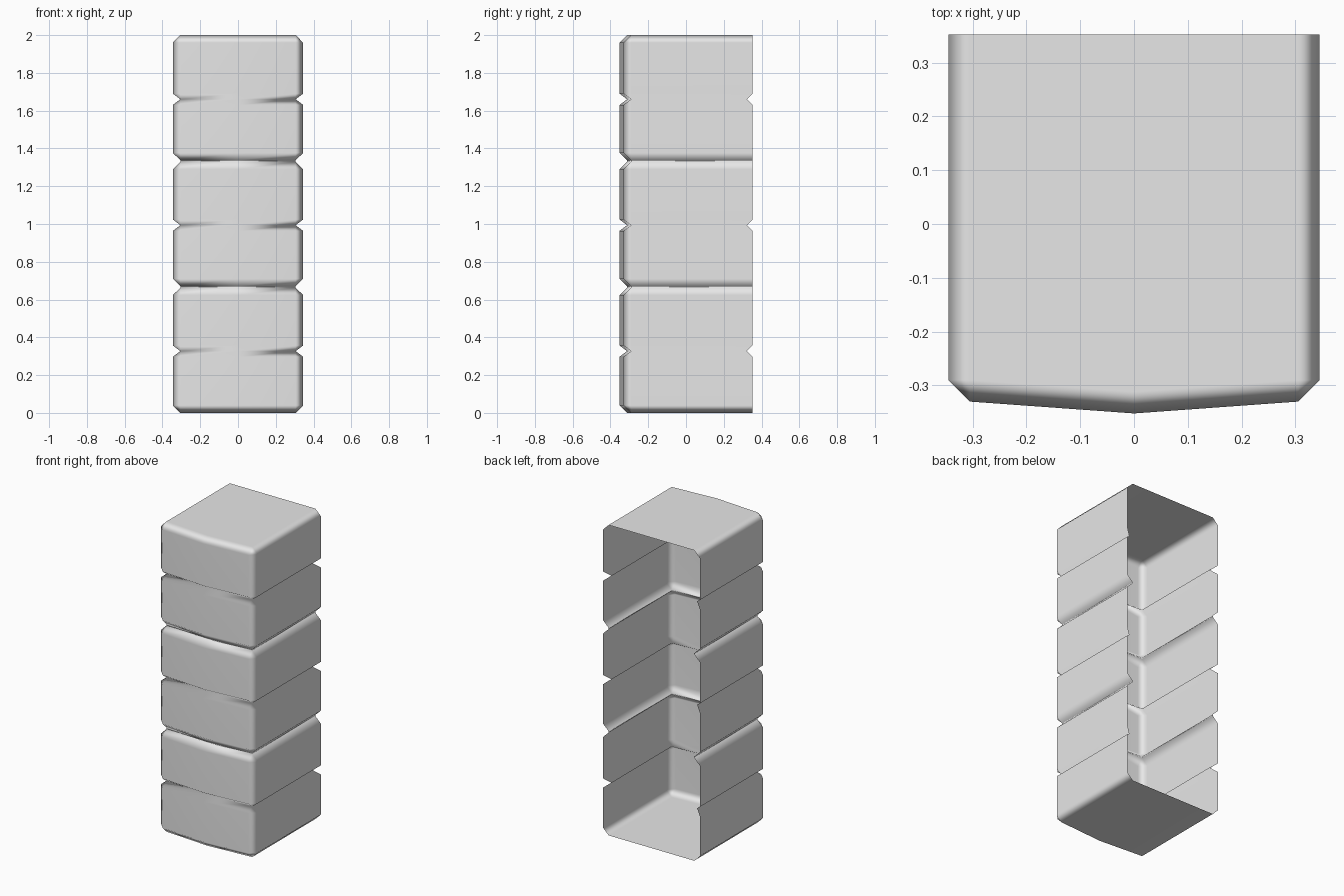
import bpy
import bmesh

cube = bpy.data.objects.get("Cube")
if cube:
    bpy.data.objects.remove(cube, do_unlink=True)

W, FRONT, BACK = 0.345, -0.33, 0.352   # half width, front corner, open back
BEVEL = 0.04
PEAK = -0.352                          # bowed middle of the front


def outline(inset, back_inset=0.0):
    """Open plan outline, from the back edge round the front to the other back edge."""
    half = [(W - inset, BACK - back_inset),
            (W - inset, FRONT + BEVEL),
            (W - BEVEL, FRONT + inset),
            (0, PEAK + inset)]
    return half + [(-x, y) for x, y in half[-2::-1]]


# Heights of the rings, from the floor to the top
rings = [(0, BEVEL, 0), (BEVEL, 0, 0)]
for unit in range(3):
    base = unit * 2 / 3
    seam = base + 0.327
    # narrow seam in the middle of each unit
    rings += [(seam - 0.03, 0, 0), (seam, BEVEL, 0.03), (seam + 0.03, 0, 0)]
    if unit < 2:
        # wide groove between units, with a narrow floor
        joint = base + 2 / 3
        rings += [(joint - 0.043, 0, 0), (joint - 0.004, BEVEL, 0),
                  (joint + 0.004, BEVEL, 0), (joint + 0.043, 0, 0)]
rings += [(2 - BEVEL, 0, 0), (2, BEVEL, 0)]

# Thin shell, open at the back
bm = bmesh.new()
loops = [[bm.verts.new((x, y, z)) for x, y in outline(inset, back)]
         for z, inset, back in rings]
for low, high in zip(loops, loops[1:]):
    for i in range(len(low) - 1):
        bm.faces.new((low[i + 1], low[i], high[i], high[i + 1]))
bm.faces.new(loops[0])
bm.faces.new(loops[-1][::-1])
bmesh.ops.remove_doubles(bm, verts=bm.verts, dist=0.0005)
bmesh.ops.recalc_face_normals(bm, faces=bm.faces)
top = max(bm.faces, key=lambda f: f.calc_center_median().z)
if top.normal.z < 0:
    bmesh.ops.reverse_faces(bm, faces=bm.faces)
for face in bm.faces:
    face.smooth = True

mesh = bpy.data.meshes.new("cabinet_shell")
bm.to_mesh(mesh)
bm.free()
shell = bpy.data.objects.new("cabinet_shell", mesh)
bpy.context.collection.objects.link(shell)

# Large panels stay flat while bevels shade softly
weighted = shell.modifiers.new("soft_bevels", 'WEIGHTED_NORMAL')
weighted.weight = 90

grey = bpy.data.materials.new("light_grey")
grey.use_nodes = True
colour = (0.8, 0.8, 0.8, 1)
grey.diffuse_color = colour
grey.node_tree.nodes["Principled BSDF"].inputs["Base Color"].default_value = colour
mesh.materials.append(grey)
